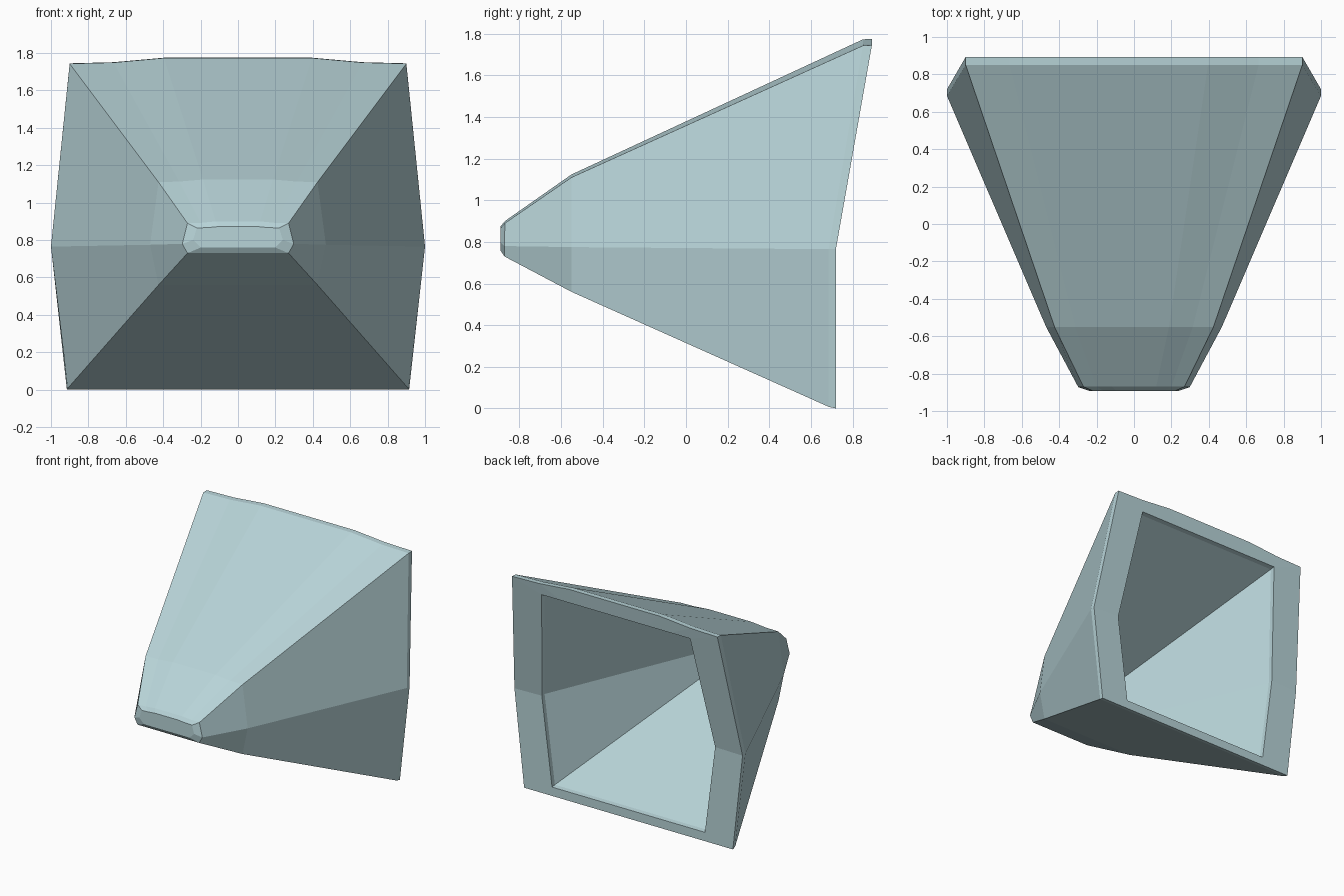
import bpy, bmesh

if "Cube" in bpy.data.objects:
    bpy.data.objects.remove(bpy.data.objects["Cube"])


def ring(bm, y_top, y_low, top, mid, bottom, crown=0.0):
    """Mirrored ten-sided section; top, mid and bottom are (half width, z)."""
    half = [
        (top[0] * 0.44, y_top, top[1] + crown),
        (top[0] * 0.74, y_top, top[1] + crown * 0.2),
        (top[0], y_top, top[1]),
        (mid[0], y_low, mid[1]),
        (bottom[0], y_low, bottom[1]),
    ]
    points = half + [(-x, y, z) for x, y, z in reversed(half)]
    return [bm.verts.new(p) for p in points]


bm = bmesh.new()

# Rings run from the blunt nose, over the outside, round the rim and into the cavity
rings = [
    ring(bm, -0.892, -0.892, (0.22, 0.865), (0.24, 0.80), (0.20, 0.76), 0.008),
    ring(bm, -0.87, -0.872, (0.27, 0.89), (0.298, 0.78), (0.27, 0.73), 0.010),
    ring(bm, -0.55, -0.55, (0.425, 1.11), (0.47, 0.775), (0.425, 0.56), 0.014),
    ring(bm, 0.85, 0.685, (0.90, 1.743), (1.0, 0.765), (0.91, 0.008), 0.03),
    ring(bm, 0.893, 0.72, (0.90, 1.745), (1.0, 0.765), (0.915, 0.0), 0.03),
    ring(bm, 0.878, 0.72, (0.65, 1.66), (0.76, 0.77), (0.67, 0.07)),
    ring(bm, 0.84, 0.685, (0.65, 1.655), (0.76, 0.77), (0.67, 0.075)),
    ring(bm, -0.55, -0.55, (0.18, 1.03), (0.23, 0.775), (0.18, 0.63)),
    ring(bm, -0.76, -0.76, (0.08, 0.89), (0.10, 0.785), (0.08, 0.74)),
]

for a, b in zip(rings, rings[1:]):
    for i in range(len(a)):
        j = (i + 1) % len(a)
        bm.faces.new((a[i], a[j], b[j], b[i]))

# Nose and cavity end caps
bm.faces.new(rings[0])
bm.faces.new(rings[-1])
bmesh.ops.recalc_face_normals(bm, faces=bm.faces)

mesh = bpy.data.meshes.new("hollow_tapered_shell")
bm.to_mesh(mesh)
bm.free()

shell = bpy.data.objects.new("hollow_tapered_shell", mesh)
bpy.context.collection.objects.link(shell)

# Pale blue-grey finish
paint = bpy.data.materials.new("pale_blue")
paint.diffuse_color = (0.48, 0.66, 0.69, 1.0)
paint.use_nodes = True
paint.node_tree.nodes["Principled BSDF"].inputs["Base Color"].default_value = paint.diffuse_color
mesh.materials.append(paint)
